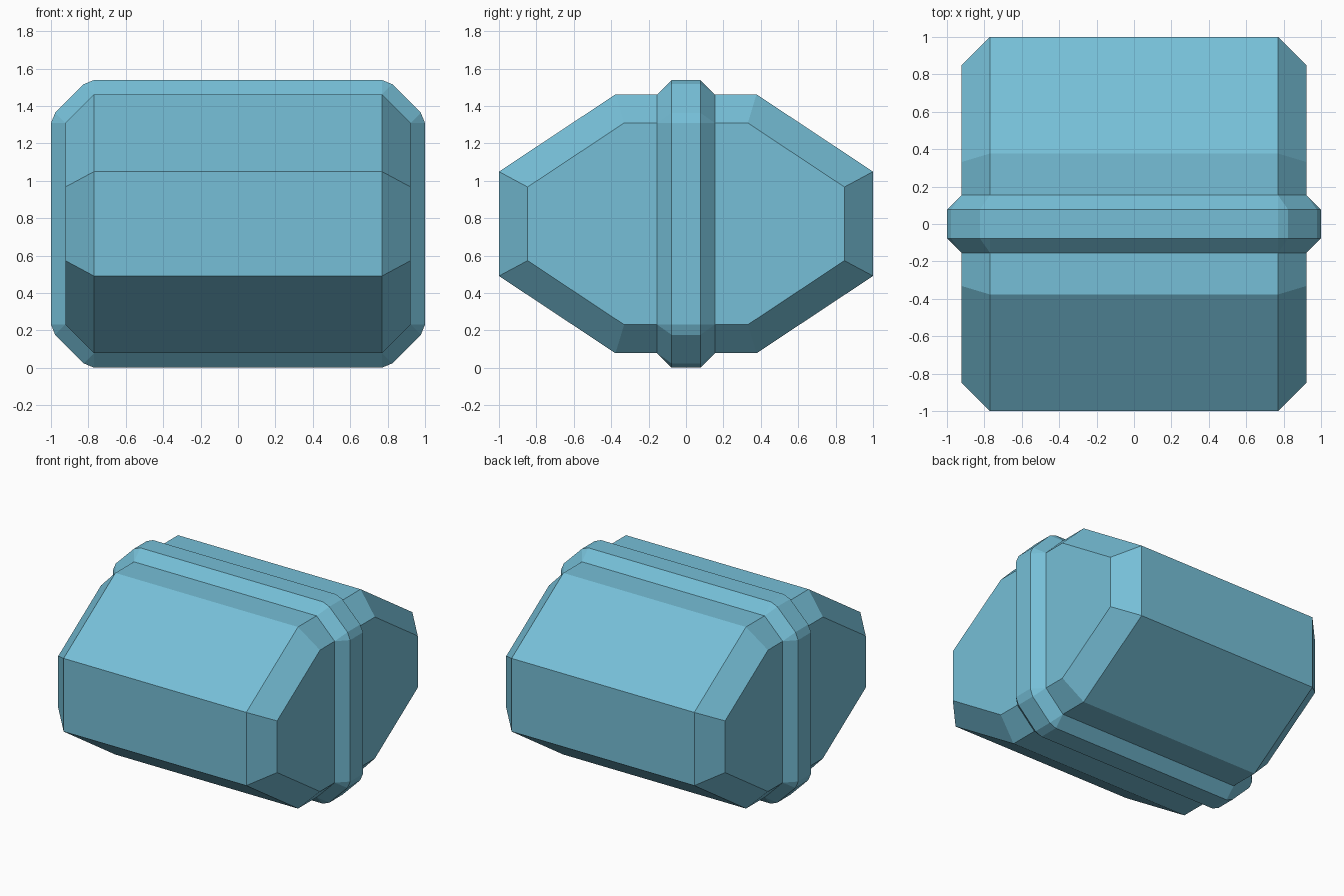
import bpy, bmesh
from math import sqrt

if "Cube" in bpy.data.objects:
    bpy.data.objects.remove(bpy.data.objects["Cube"])

MID_Z = 0.77      # centre height
HALF_X = 0.923    # half length of the body
HALF_H = 0.692    # half height of the body
CHAMFER = 0.153   # chamfer on the body ends
RIM = 0.077       # how far the band stands out

mat = bpy.data.materials.new("blue")
mat.diffuse_color = (0.18, 0.52, 0.68, 1)
mat.use_nodes = True
mat.node_tree.nodes["Principled BSDF"].inputs["Base Color"].default_value = mat.diffuse_color


def make_object(name, bm):
    bmesh.ops.recalc_face_normals(bm, faces=bm.faces[:])
    mesh = bpy.data.meshes.new(name)
    bm.to_mesh(mesh)
    bm.free()
    mesh.materials.append(mat)
    obj = bpy.data.objects.new(name, mesh)
    bpy.context.collection.objects.link(obj)
    return obj


# Body: eight-sided profile extruded along x, both ends chamfered
bm = bmesh.new()
a, b = (0.377, HALF_H), (1.0, 0.279)
quarter = [a, b]
profile = (quarter + [(y, -z) for y, z in reversed(quarter)]
           + [(-y, -z) for y, z in quarter]
           + [(-y, z) for y, z in reversed(quarter)])
left = bm.faces.new([bm.verts.new((-HALF_X, y, z + MID_Z)) for y, z in profile])
ext = bmesh.ops.extrude_face_region(bm, geom=[left], use_keep_orig=True)
bmesh.ops.translate(bm, vec=(2 * HALF_X, 0, 0),
                    verts=[g for g in ext["geom"] if isinstance(g, bmesh.types.BMVert)])
bmesh.ops.recalc_face_normals(bm, faces=bm.faces[:])
ends = [e for e in bm.edges if abs(e.verts[0].co.x - e.verts[1].co.x) < 1e-4]
bmesh.ops.bevel(bm, geom=ends, offset=CHAMFER, offset_type='OFFSET',
                segments=1, profile=0.5, affect='EDGES')
make_object("body", bm)

# Raised band: body outline at its edges, offset outline along its crest
bm = bmesh.new()
d = RIM / sqrt(2)
corners = [((HALF_X - CHAMFER, HALF_H), (0, RIM)),
           ((HALF_X, HALF_H - CHAMFER), (RIM, 0))]
for sx in (-1, 1):
    for sy in (-1, 1):
        for sz in (-1, 1):
            for (x, z), straight in corners:
                bm.verts.new((sx * x, sy * 2 * RIM, MID_Z + sz * z))
                for ox, oz in (straight, (d, d)):
                    bm.verts.new((sx * (x + ox), sy * RIM, MID_Z + sz * (z + oz)))
bmesh.ops.convex_hull(bm, input=bm.verts[:])
bmesh.ops.dissolve_limit(bm, angle_limit=0.02, verts=bm.verts[:], edges=bm.edges[:])
make_object("raised_band", bm)
